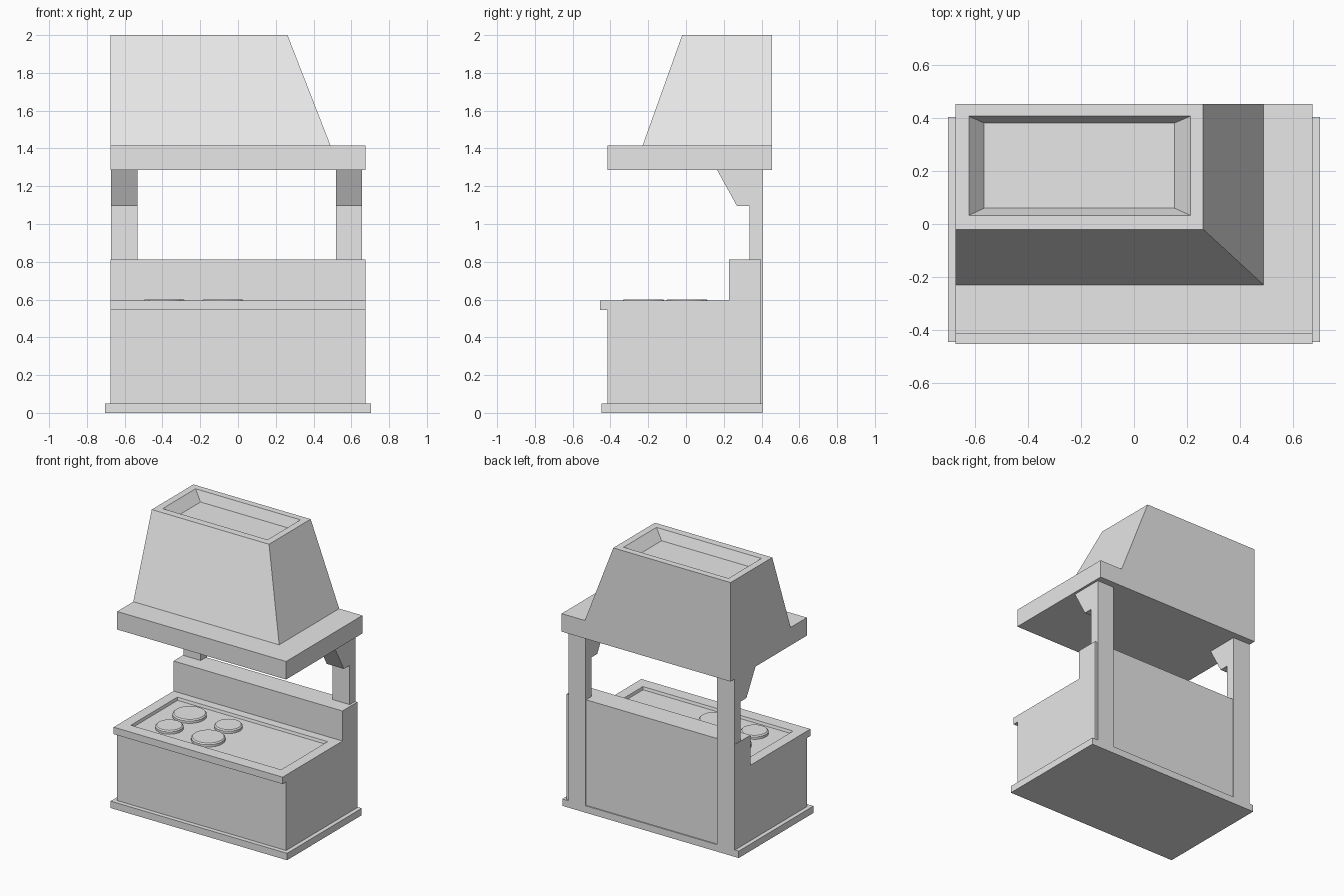
import bpy
import bmesh

cube = bpy.data.objects.get("Cube")
if cube:
    bpy.data.objects.remove(cube, do_unlink=True)

grey = bpy.data.materials.new("light_grey")
grey.use_nodes = True
grey.diffuse_color = (0.8, 0.8, 0.8, 1)
grey.node_tree.nodes["Principled BSDF"].inputs["Base Color"].default_value = (0.8, 0.8, 0.8, 1)


def finish(name, bm):
    bmesh.ops.recalc_face_normals(bm, faces=bm.faces)
    mesh = bpy.data.meshes.new(name)
    bm.to_mesh(mesh)
    bm.free()
    mesh.materials.append(grey)
    obj = bpy.data.objects.new(name, mesh)
    bpy.context.collection.objects.link(obj)
    return obj


def stack(name, *rects):
    """Solid through a chain of rectangles (x0, x1, y0, y1, z), capped at both ends."""
    bm = bmesh.new()
    loops = []
    for x0, x1, y0, y1, z in rects:
        corners = ((x0, y0), (x1, y0), (x1, y1), (x0, y1))
        loops.append([bm.verts.new((x, y, z)) for x, y in corners])
    for low, high in zip(loops, loops[1:]):
        for i in range(4):
            j = (i + 1) % 4
            bm.faces.new((low[i], low[j], high[j], high[i]))
    bm.faces.new(loops[0][::-1])
    bm.faces.new(loops[-1])
    return finish(name, bm)


def box(name, x0, x1, y0, y1, z0, z1):
    return stack(name, (x0, x1, y0, y1, z0), (x0, x1, y0, y1, z1))


def extrude_side(name, x0, x1, profile):
    """Side profile of (y, z) points extruded along x."""
    bm = bmesh.new()
    face = bm.faces.new([bm.verts.new((x0, y, z)) for y, z in profile])
    ext = bmesh.ops.extrude_face_region(bm, geom=[face])
    moved = [v for v in ext["geom"] if isinstance(v, bmesh.types.BMVert)]
    bmesh.ops.translate(bm, verts=moved, vec=(x1 - x0, 0, 0))
    return finish(name, bm)


def burner(name, x, y, radius):
    """Low disc with a bevelled rim."""
    bm = bmesh.new()
    bmesh.ops.create_cone(bm, cap_ends=True, segments=32, radius1=radius,
                          radius2=radius, depth=0.026)
    rim = [e for e in bm.edges if all(v.co.z > 0 for v in e.verts)]
    bmesh.ops.bevel(bm, geom=rim, offset=0.008, segments=1, affect='EDGES')
    bmesh.ops.translate(bm, verts=bm.verts, vec=(x, y, 0.587))
    return finish(name, bm)


W = 0.675

# Base and stove body with raised back
box("plinth", -0.705, 0.705, -0.447, 0.405, 0, 0.05)
extrude_side("stove_body", -W, W, [
    (-0.415, 0.05), (0.397, 0.05), (0.397, 0.812),
    (0.228, 0.812), (0.228, 0.545), (-0.415, 0.545)])

# Worktop with sunken hob
stack("worktop",
      (-W, W, -0.455, 0.228, 0.545), (-W, W, -0.455, 0.228, 0.595),
      (-0.6, 0.6, -0.365, 0.165, 0.595), (-0.595, 0.595, -0.36, 0.16, 0.575))

# Burners, large and small on the diagonals
for side, x in (("left", -0.08), ("right", -0.39)):
    for end, y in (("front", -0.225), ("back", 0.005)):
        large = (side == "left") == (end == "front")
        burner(f"burner_{end}_{side}", x, y, 0.112 if large else 0.092)

# Rear posts with sloping brackets
for side, x0, x1 in (("right", -0.672, -0.533), ("left", 0.52, 0.657)):
    extrude_side(f"post_{side}", x0, x1, [
        (0.405, 0.05), (0.405, 1.285), (0.165, 1.285),
        (0.27, 1.095), (0.336, 1.095), (0.336, 0.05)])

# Hood: flat canopy and tapered chimney with a recessed top
box("hood_canopy", -W, W, -0.415, 0.455, 1.285, 1.415)
stack("hood_chimney",
      (-W, 0.49, -0.23, 0.455, 1.415), (-W, 0.262, -0.02, 0.455, 2),
      (-0.625, 0.213, 0.033, 0.408, 2), (-0.567, 0.153, 0.06, 0.382, 1.93))
